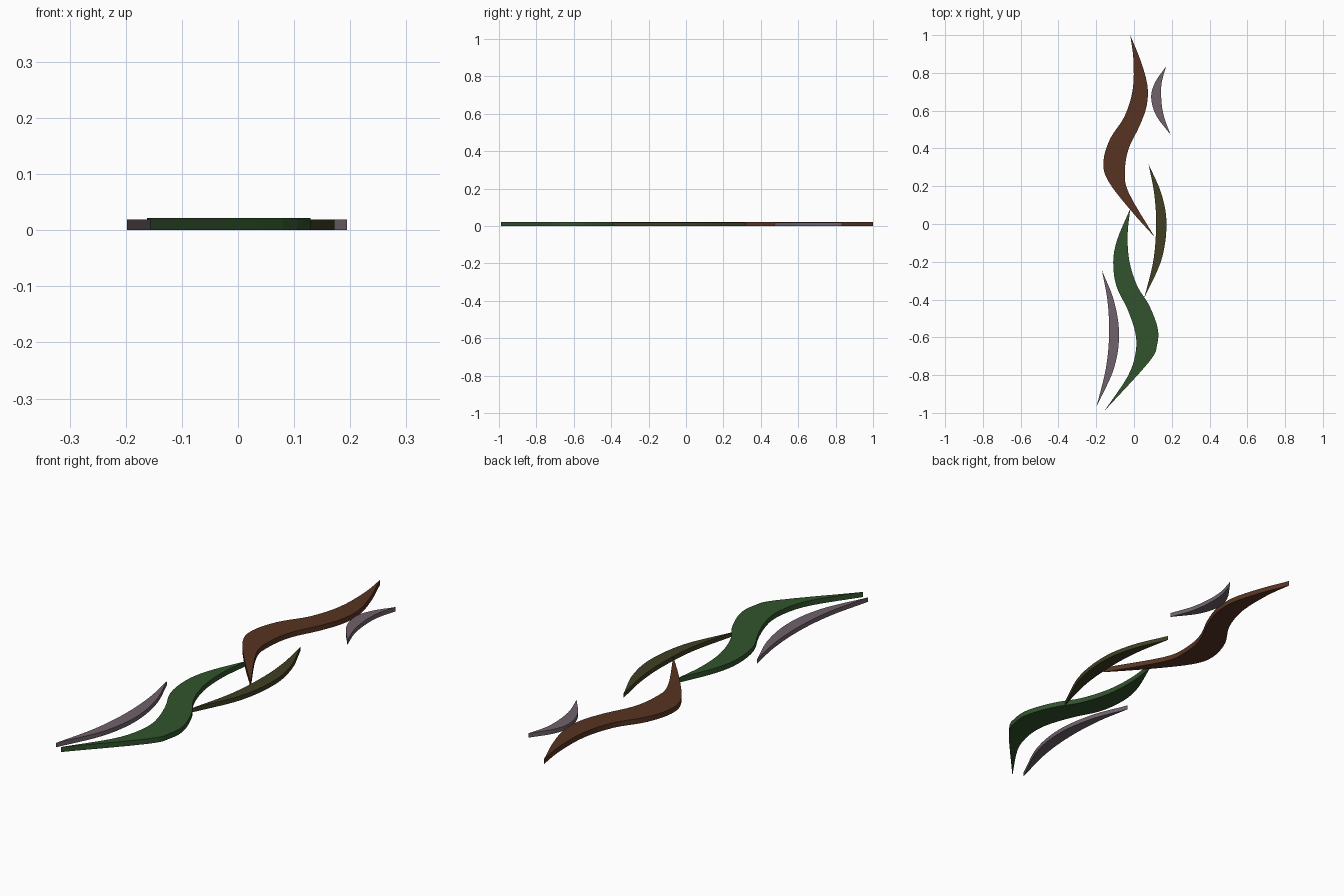
import bpy, bmesh
from mathutils import Vector

if "Cube" in bpy.data.objects:
    bpy.data.objects.remove(bpy.data.objects["Cube"])


def material(name, rgb):
    m = bpy.data.materials.new(name)
    m.diffuse_color = (*rgb, 1)
    m.use_nodes = True
    m.node_tree.nodes["Principled BSDF"].inputs["Base Color"].default_value = m.diffuse_color
    return m


brown = material("bark_brown", (0.095, 0.034, 0.016))
green = material("leaf_green", (0.032, 0.087, 0.026))
olive = material("olive", (0.052, 0.049, 0.016))
mauve = material("dusty_mauve", (0.16, 0.122, 0.145))


def smooth_edge(points, n=32):
    """Catmull-Rom curve through the points, n even steps."""
    p = [Vector(q) for q in points]
    p = [2 * p[0] - p[1]] + p + [2 * p[-1] - p[-2]]
    spans, out = len(p) - 3, []
    for k in range(n + 1):
        u = k / n * spans
        i = min(int(u), spans - 1)
        t = u - i
        a, b, c, d = p[i:i + 4]
        out.append(0.5 * (2 * b + (c - a) * t + (2 * a - 5 * b + 4 * c - d) * t ** 2
                          + (3 * b - a - 3 * c + d) * t ** 3))
    return out


def blade(name, left, right, height, mat):
    """Flat pointed blade between two edges that share both tips."""
    l, r = smooth_edge(left), smooth_edge(right)
    n = len(l) - 1
    bm = bmesh.new()
    lv = [bm.verts.new((q.x, q.y, 0)) for q in l]
    rv = [lv[0]] + [bm.verts.new((q.x, q.y, 0)) for q in r[1:-1]] + [lv[-1]]
    for i in range(n):
        quad = list(dict.fromkeys((lv[i], lv[i + 1], rv[i + 1], rv[i])))
        bm.faces.new(quad)
    ext = bmesh.ops.extrude_face_region(bm, geom=bm.faces[:], use_keep_orig=True)
    for v in ext["geom"]:
        if isinstance(v, bmesh.types.BMVert):
            v.co.z = height
    bmesh.ops.recalc_face_normals(bm, faces=bm.faces[:])
    me = bpy.data.meshes.new(name)
    bm.to_mesh(me)
    bm.free()
    me.materials.append(mat)
    bpy.context.collection.objects.link(bpy.data.objects.new(name, me))


# upper and lower S-shaped blades
blade("upper_wave",
      [(-.02, 1), (-.003, .87), (-.007, .71), (-.05, .57), (-.127, .45),
       (-.162, .33), (-.138, .23), (-.024, .08), (.11, -.07)],
      [(-.02, 1), (.033, .87), (.07, .74), (.068, .63), (.03, .52),
       (-.028, .40), (-.048, .28), (-.028, .165), (.11, -.07)], 0.022, brown)
blade("lower_wave",
      [(-.02, .08), (-.088, -.08), (-.11, -.2), (-.093, -.33), (-.035, -.45),
       (.008, -.58), (.007, -.69), (-.035, -.81), (-.157, -.99)],
      [(-.02, .08), (-.034, -.06), (-.024, -.2), (.018, -.33), (.08, -.43),
       (.125, -.55), (.122, -.64), (.08, -.73), (-.157, -.99)], 0.022, green)

# slim crescents beside them
blade("middle_crescent",
      [(.077, .317), (.107, .16), (.117, 0), (.103, -.19), (.055, -.39)],
      [(.077, .317), (.145, .16), (.172, 0), (.145, -.19), (.055, -.39)], 0.019, olive)
blade("lower_crescent",
      [(-.17, -.245), (-.14, -.41), (-.132, -.59), (-.15, -.77), (-.198, -.965)],
      [(-.17, -.245), (-.105, -.41), (-.079, -.59), (-.108, -.77), (-.198, -.965)], 0.019, mauve)
blade("upper_crescent",
      [(.17, .835), (.112, .75), (.091, .67), (.117, .575), (.194, .472)],
      [(.17, .835), (.147, .75), (.144, .67), (.157, .575), (.194, .472)], 0.019, mauve)
